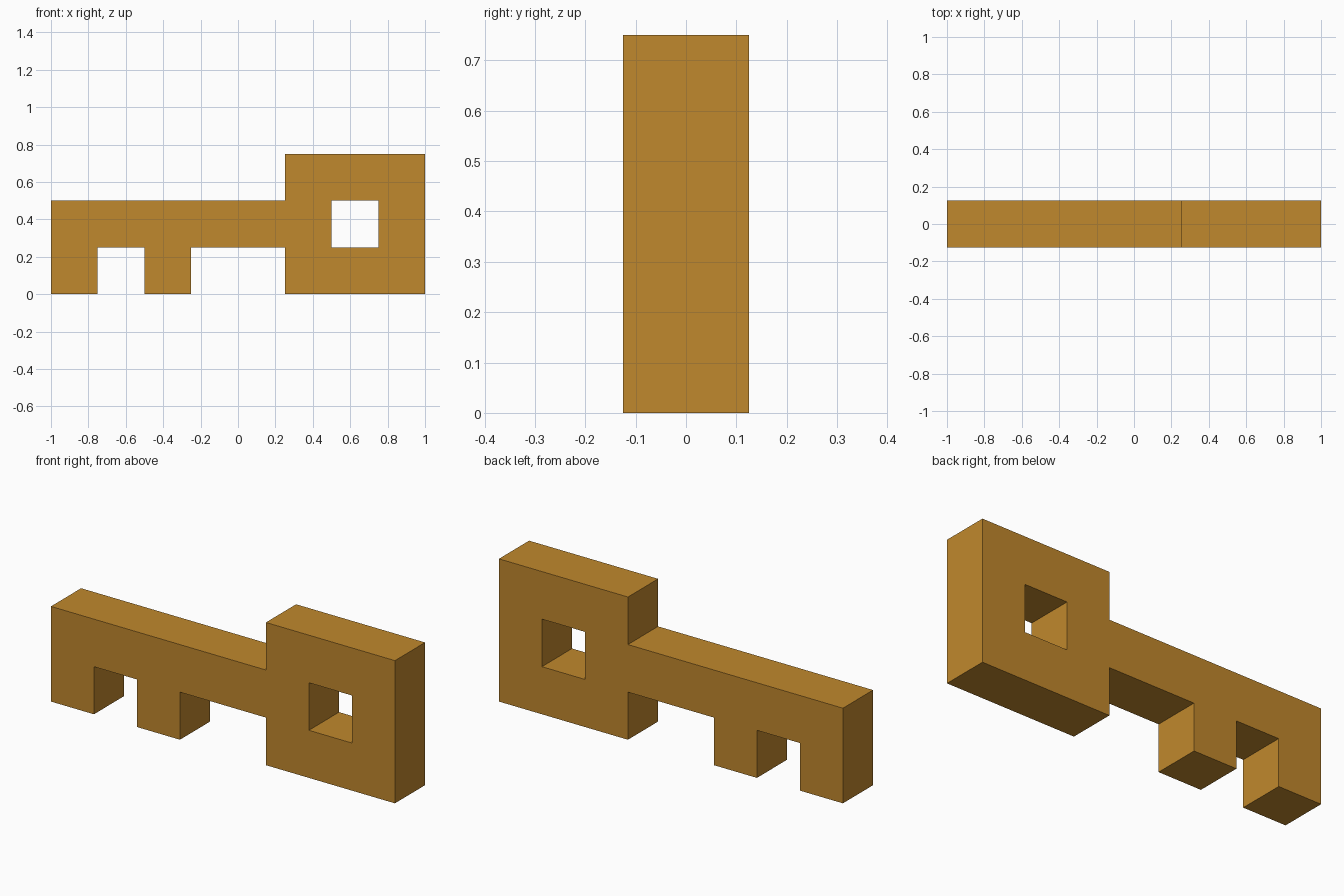
import bpy, bmesh, math
from mathutils import Vector

cube = bpy.data.objects.get("Cube")
if cube:
    bpy.data.objects.remove(cube, do_unlink=True)

DEPTH = 0.25

# Single flat colour
gold = bpy.data.materials.new("old gold")
gold.use_nodes = True
colour = (0.53, 0.246, 0.026, 1.0)
gold.diffuse_color = colour
gold.node_tree.nodes["Principled BSDF"].inputs["Base Color"].default_value = colour

# Side profile in x, z: two teeth, the shaft and the square bow
outline = [(-1, 0), (-0.75, 0), (-0.75, 0.25), (-0.5, 0.25), (-0.5, 0),
           (-0.25, 0), (-0.25, 0.25), (0.25, 0.25), (0.25, 0), (1, 0),
           (1, 0.75), (0.25, 0.75), (0.25, 0.5), (-1, 0.5)]
# Square hole through the bow
hole = [(0.5, 0.25), (0.75, 0.25), (0.75, 0.5), (0.5, 0.5)]


def add_loop(bm, points):
    verts = [bm.verts.new((x, -DEPTH / 2, z)) for x, z in points]
    return [bm.edges.new((v, verts[(i + 1) % len(verts)])) for i, v in enumerate(verts)]


# Fill the profile around the hole, then extrude it through the thickness
bm = bmesh.new()
edges = add_loop(bm, outline) + add_loop(bm, hole)
bmesh.ops.triangle_fill(bm, edges=edges, use_beauty=True, normal=Vector((0, -1, 0)))
result = bmesh.ops.extrude_face_region(bm, geom=bm.faces[:], use_keep_orig=True)
back = [g for g in result["geom"] if isinstance(g, bmesh.types.BMVert)]
bmesh.ops.translate(bm, verts=back, vec=(0, DEPTH, 0))

# Merge the flat triangles into clean large faces
bmesh.ops.recalc_face_normals(bm, faces=bm.faces[:])
bmesh.ops.dissolve_limit(bm, angle_limit=math.radians(1),
                         verts=bm.verts[:], edges=bm.edges[:])

mesh = bpy.data.meshes.new("key")
bm.to_mesh(mesh)
bm.free()
mesh.materials.append(gold)
key = bpy.data.objects.new("key", mesh)
bpy.context.scene.collection.objects.link(key)
